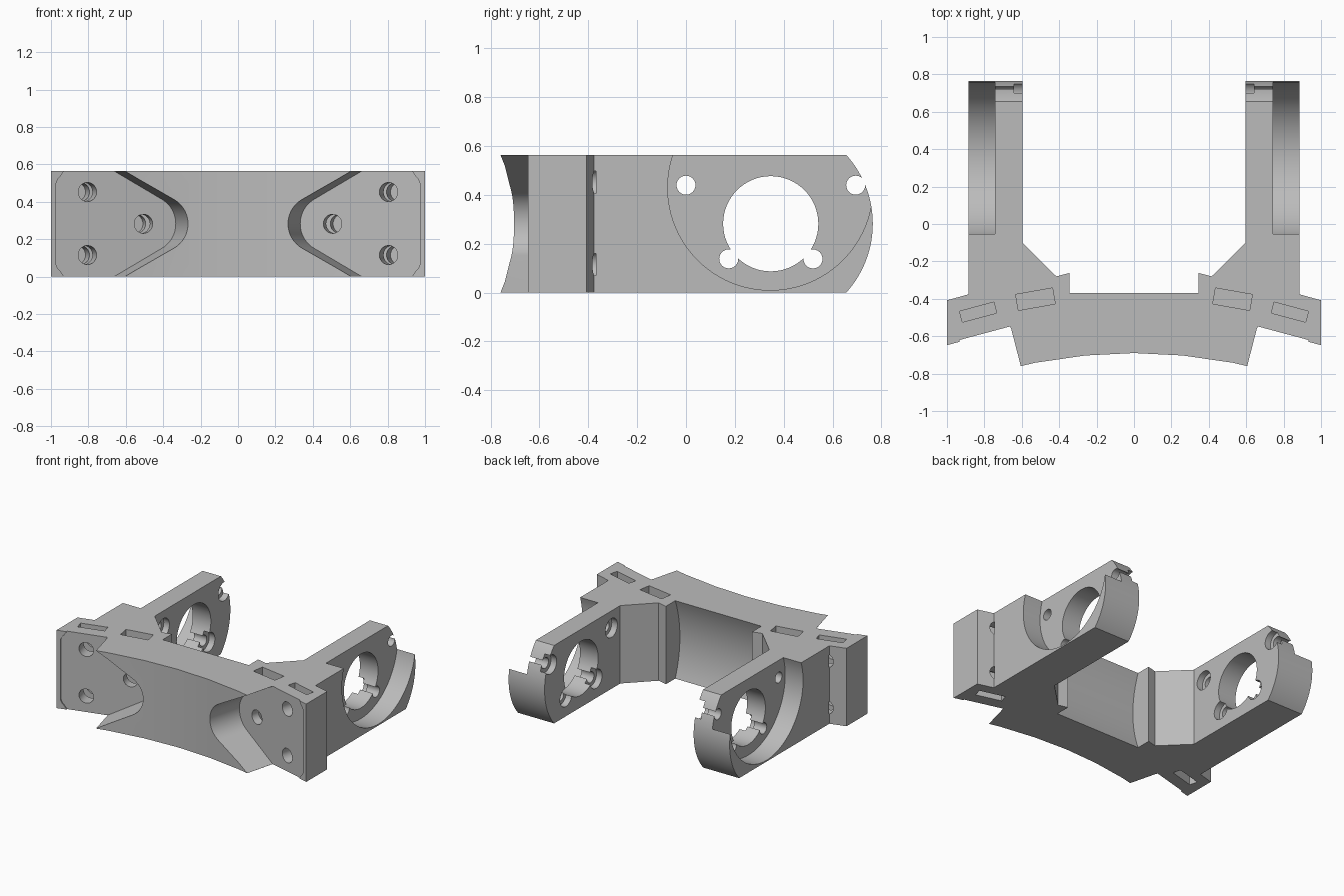
import bpy, bmesh
from math import sin, cos, pi, radians
from mathutils import Matrix, Vector

cube = bpy.data.objects.get("Cube")
if cube:
    bpy.data.objects.remove(cube, do_unlink=True)

HEIGHT, MID = 0.564, 0.282

grey = bpy.data.materials.new("plain grey")
grey.use_nodes = True
grey.diffuse_color = (0.5, 0.5, 0.5, 1)
grey.node_tree.nodes["Principled BSDF"].inputs["Base Color"].default_value = (0.5, 0.5, 0.5, 1)


def frame(a, b, d, origin=(0, 0, 0)):
    """Matrix that maps profile axes a, b and depth d into space."""
    m = Matrix((a, b, d)).transposed().to_4x4()
    m.translation = Vector(origin)
    return m


def prism(name, pts, d0, d1, mat=Matrix()):
    """Extrude a closed profile from depth d0 to d1."""
    bm = bmesh.new()
    low, high = [[bm.verts.new(mat @ Vector((a, b, d))) for a, b in pts] for d in (d0, d1)]
    bm.faces.new(low)
    bm.faces.new(high)
    n = len(pts)
    for i in range(n):
        j = (i + 1) % n
        bm.faces.new((low[i], low[j], high[j], high[i]))
    bmesh.ops.recalc_face_normals(bm, faces=bm.faces)
    mesh = bpy.data.meshes.new(name)
    bm.to_mesh(mesh)
    bm.free()
    mesh.materials.append(grey)
    obj = bpy.data.objects.new(name, mesh)
    bpy.context.collection.objects.link(obj)
    return obj


def arc(ca, cb, r, start=0, end=360, steps=48):
    count = steps if end - start == 360 else steps + 1
    angles = [radians(start + (end - start) * i / steps) for i in range(count)]
    return [(ca + r * cos(t), cb + r * sin(t)) for t in angles]


def rect(a0, a1, b0, b1):
    return [(a0, b0), (a1, b0), (a1, b1), (a0, b1)]


SIDE = frame((0, 1, 0), (0, 0, 1), (1, 0, 0))
tilt = radians(15)
u, n = (cos(tilt), -sin(tilt), 0), (-sin(tilt), -cos(tilt), 0)
root = Vector((0.66, -0.547, 0))
FLANGE = frame(u, (0, 0, 1), n, root + Vector((0, 0, MID)))
FLANGE_PLAN = frame(u, n, (0, 0, 1), root)
slot_tilt = radians(10)
SLOT_PLAN = frame((cos(slot_tilt), -sin(slot_tilt), 0), (sin(slot_tilt), cos(slot_tilt), 0),
                  (0, 0, 1), (0.527, -0.402, 0))

# Body: plan outline, mirrored
half = [(0.26, -0.703), (0.53, -0.742), (0.605, -0.76), (0.658, -0.555), (1, -0.648),
        (1, -0.408), (0.885, -0.376), (0.885, 0.85), (0.597, 0.85), (0.597, -0.10),
        (0.415, -0.28), (0.33, -0.258)]
outline = [(0, -0.69)] + half + [(-x, y) for x, y in reversed(half)]
body = prism("bracket_body", outline, 0, HEIGHT)


def cut(pts, d0, d1, mat, both=True):
    """Subtract a prism, on both sides by default."""
    for s in ((1, -1) if both else (1,)):
        cutter = prism("cutter", pts, d0, d1, Matrix.Diagonal((s, 1, 1, 1)) @ mat)
        cutter.hide_render = True
        mod = body.modifiers.new("cut", 'BOOLEAN')
        mod.operation, mod.solver, mod.object = 'DIFFERENCE', 'EXACT', cutter
        bpy.context.view_layer.objects.active = body
        bpy.ops.object.modifier_apply(modifier=mod.name)
        bpy.data.objects.remove(cutter, do_unlink=True)


# Curved back wall between the arms
cut(arc(0.347, MID, 0.77, steps=96), -0.345, 0.345, SIDE, both=False)

# Rounded arm ends
cut(arc(0.345, MID, 0.42, -50, 50, 32) + [(1, 0.7), (1, -0.1)], -1.2, 1.2, SIDE, both=False)

# Round recess on the outside of each arm
cut(arc(0.345, 0.43, 0.42, steps=96), 0.742, 1.0, SIDE)

# Large opening and four counterbored screw holes in each arm
cut(arc(0.347, MID, 0.195, steps=64), 0.5, 1.0, SIDE)
for y, z in ((0, 0.44), (0.695, 0.44), (0.175, 0.138), (0.52, 0.138)):
    cut(arc(y, z, 0.039, steps=24), 0.5, 0.95, SIDE)
    cut(arc(y, z, 0.068, steps=32), 0.5, 0.642, SIDE)

# V-shaped pocket running out into the flange face
r, edge = 0.15, 0.29
apex = -MID / 0.577 + 2 * r
right = 0.328
pocket = arc(apex, 0, r, 120, 240, 24)
pocket += [(0.016, -edge), (right - 0.05, -edge)] + arc(right - 0.07, -0.2, 0.07, -50, 0, 6)
pocket += arc(right - 0.07, 0.2, 0.07, 0, 50, 6) + [(right - 0.05, edge), (0.016, edge)]
cut(pocket, 0, 0.5, FLANGE)

# Screw holes in the flange and the pocket
for a, b, depth in ((0.15, 0.17, 0.23), (0.15, -0.167, 0.23), (-0.16, 0, 0.2)):
    cut(arc(a, b, 0.051, steps=24), -depth, 0.1, FLANGE)

# Nut slots
outer = rect(0.053, 0.243, -0.148, -0.088)
cut(outer, 0.37, 0.7, FLANGE_PLAN)
cut(outer, -0.1, 0.2, FLANGE_PLAN)
cut(rect(-0.1, 0.1, -0.043, 0.043), 0.18, 0.7, SLOT_PLAN)

# Shading
bpy.ops.object.select_all(action='DESELECT')
body.select_set(True)
bpy.context.view_layer.objects.active = body
bpy.ops.object.shade_smooth_by_angle(angle=radians(30))
